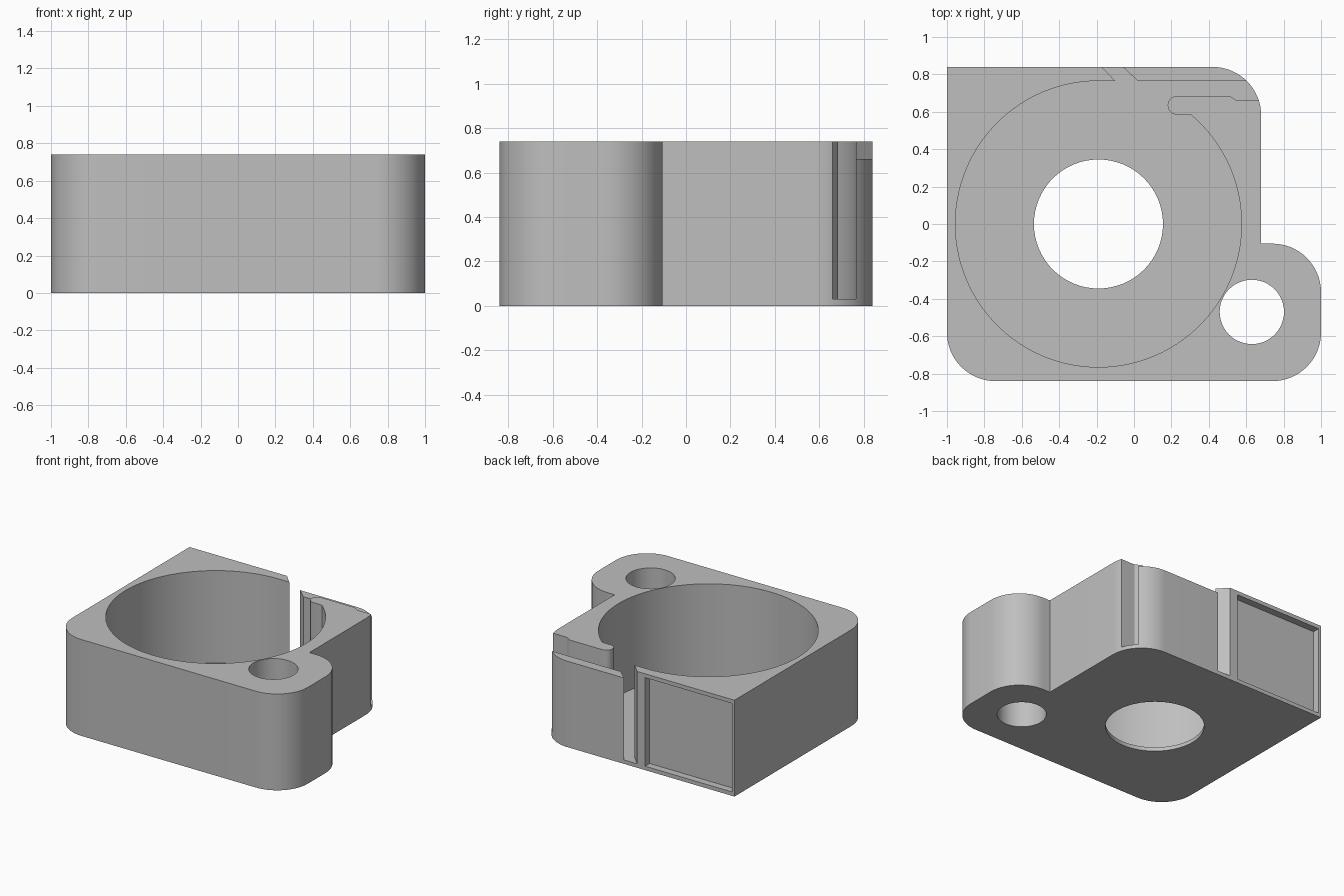
import bpy, bmesh, math

cube = bpy.data.objects.get("Cube")
if cube:
    bpy.data.objects.remove(cube, do_unlink=True)

HEIGHT, FLOOR = 0.74, 0.03
WALL = 0.765               # inner face of the rear wall, also the pocket radius
REEL = (-0.19, 0.0)        # centre of the round pocket

grey = bpy.data.materials.new("plain grey")
grey.use_nodes = True
grey.diffuse_color = (0.52, 0.52, 0.52, 1)
grey.node_tree.nodes["Principled BSDF"].inputs["Base Color"].default_value = grey.diffuse_color


def arc(centre, radius, start, end, steps):
    """Points along an arc, angles in degrees."""
    angles = [math.radians(start + (end - start) * i / steps) for i in range(steps + 1)]
    return [(centre[0] + radius * math.cos(a), centre[1] + radius * math.sin(a)) for a in angles]


def prism(name, outline, z0, z1):
    """Extrude a flat outline from z0 to z1."""
    bm = bmesh.new()
    face = bm.faces.new([bm.verts.new((x, y, z0)) for x, y in outline])
    top = bmesh.ops.extrude_face_region(bm, geom=[face])["geom"]
    bmesh.ops.translate(bm, vec=(0, 0, z1 - z0),
                        verts=[v for v in top if isinstance(v, bmesh.types.BMVert)])
    bmesh.ops.recalc_face_normals(bm, faces=bm.faces)
    mesh = bpy.data.meshes.new(name)
    bm.to_mesh(mesh)
    bm.free()
    mesh.materials.append(grey)
    obj = bpy.data.objects.new(name, mesh)
    bpy.context.collection.objects.link(obj)
    return obj


def circle(centre, radius, steps):
    return arc(centre, radius, 0, 360, steps)[:-1]


# Housing: rounded block with a screw lug at the front left corner
R = 0.26
housing = prism("housing",
                [(-1, 0.84)]
                + arc((-1 + R, -0.84 + R), R, 180, 270, 16)
                + arc((1 - R, -0.84 + R), R, -90, 0, 16)
                + arc((1 - R, -0.105 - R), R, 0, 90, 16)
                + [(0.68, -0.105)]
                + arc((0.68 - R, 0.84 - R), R, 0, 90, 16),
                0, HEIGHT)

# Round pocket joined to the slanted rear slit and the side channel around a finger
finger_angle = math.degrees(math.asin(0.585 / WALL))
pocket = prism("pocket_cutter",
               arc(REEL, WALL, 90, 360 + finger_angle, 96)
               + arc((0.23, 0.635), 0.05, 270, 90, 12)
               + [(0.51, 0.685), (0.55, 0.66), (0.8, 0.66), (0.8, WALL),
                  (0.02, WALL), (-0.124, 0.9), (-0.23, 0.9), (-0.1, WALL)],
               FLOOR, 1)

cutters = [
    pocket,
    prism("hub_hole_cutter", circle(REEL, 0.345, 64), -0.1, 0.2),
    prism("screw_hole_cutter", circle((0.63, -0.47), 0.172, 48), -0.1, 1),
    # Lowered top of the thin rear tongue
    prism("tongue_cutter", [(-0.03, 0.75), (0.8, 0.75), (0.8, 0.9), (-0.18, 0.9)], 0.66, 1),
    # Shallow label panel in the rear wall
    prism("panel_cutter", [(-0.98, 0.785), (-0.24, 0.785), (-0.24, 0.9), (-0.98, 0.9)],
          FLOOR, HEIGHT - 0.03),
]

bpy.context.view_layer.objects.active = housing
for cutter in cutters:
    cutter.hide_render = True
    mod = housing.modifiers.new(cutter.name, "BOOLEAN")
    mod.operation = "DIFFERENCE"
    mod.solver = "EXACT"
    mod.object = cutter
    bpy.ops.object.modifier_apply(modifier=mod.name)
    bpy.data.objects.remove(cutter, do_unlink=True)

bpy.ops.object.select_all(action="DESELECT")
housing.select_set(True)
bpy.ops.object.shade_smooth_by_angle(angle=math.radians(25))
